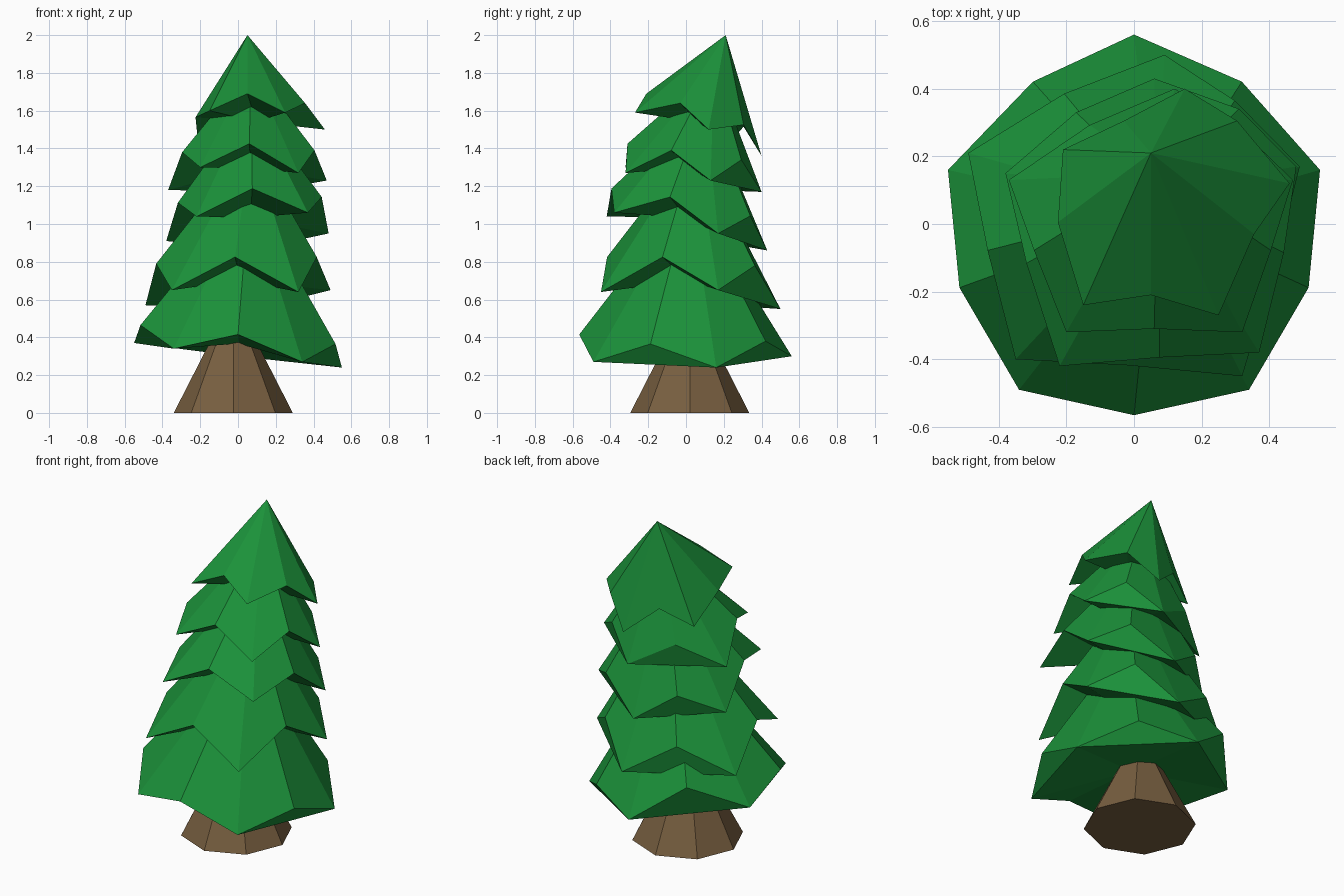
import bpy, bmesh
from mathutils import Vector

if "Cube" in bpy.data.objects:
    bpy.data.objects.remove(bpy.data.objects["Cube"])


def material(name, rgb):
    m = bpy.data.materials.new(name)
    m.diffuse_color = (*rgb, 1)
    m.use_nodes = True
    m.node_tree.nodes["Principled BSDF"].inputs["Base Color"].default_value = m.diffuse_color
    return m


GREEN = material("needles", (0.011, 0.285, 0.042))
BROWN = material("bark", (0.186, 0.114, 0.051))


def finish(bm, name, mat):
    bmesh.ops.recalc_face_normals(bm, faces=bm.faces[:])
    mesh = bpy.data.meshes.new(name)
    bm.to_mesh(mesh)
    bm.free()
    mesh.materials.append(mat)
    bpy.context.collection.objects.link(bpy.data.objects.new(name, mesh))


# One skewed tier: five drooping tips, a raised notch midway between neighbours,
# a peak above and a closed underside. "webbed" rim points are closed off below by
# a triangle to their neighbours; "nudge" offsets single notches.
def tier(name, peak, tips, spread, lift, shift, webbed, nudge={}):
    bm = bmesh.new()
    tips = [Vector(t) for t in tips]
    mid = sum(tips, Vector()) / 5
    rim = []
    for i, t in enumerate(tips):
        half = (t + tips[(i + 1) % 5]) / 2
        notch = Vector((mid.x + (half.x - mid.x) * spread,
                        mid.y + (half.y - mid.y) * spread + shift,
                        half.z + lift)) + Vector(nudge.get(i, (0, 0, 0)))
        rim += [bm.verts.new(t), bm.verts.new(notch)]
    top = bm.verts.new(peak)
    base = bm.verts.new(sum((v.co for v in rim), Vector()) / 10)
    for i in range(10):
        bm.faces.new((top, rim[i], rim[(i + 1) % 10]))
    for k in webbed:
        bm.faces.new((rim[k - 1], rim[(k + 1) % 10], rim[k]))
    inner = [v for k, v in enumerate(rim) if k not in webbed]
    for i, v in enumerate(inner):
        bm.faces.new((base, inner[(i + 1) % len(inner)], v))
    finish(bm, name, GREEN)


# Foliage tiers, tips listed left, front left, front right, right, back
tier("foliage_bottom", (0.06, 0.02, 1.17),
     [(-.55, .16, .37), (-.34, -.49, .34), (.34, -.49, .27), (.55, .16, .24), (0, .56, .30)],
     1.16, .11, 0, (1, 5, 7, 9), {4: (.02, 0, .08)})
tier("foliage_lower", (0.07, 0.05, 1.43),
     [(-.49, .21, .57), (-.35, -.40, .65), (.32, -.45, .64), (.49, .17, .65), (.09, .50, .55)],
     1.03, .18, .02, (7, 9))
tier("foliage_middle", (0.07, 0.10, 1.65),
     [(-.38, .15, .91), (-.22, -.42, 1.04), (.37, -.38, 1.06), (.48, .17, .95), (.06, .43, .86)],
     1.05, .138, .025, (7, 9), {3: (.03, 0, 0)})
tier("foliage_upper", (0.07, 0.15, 1.83),
     [(-.37, .13, 1.18), (-.20, -.32, 1.30), (.32, -.32, 1.27), (.47, .13, 1.23), (.12, .40, 1.17)],
     1.03, .14, .02, (7, 9))
tier("foliage_top", (0.05, 0.21, 2.0),
     [(-.21, .22, 1.42), (-.15, -.24, 1.60), (.25, -.27, 1.59), (.46, .12, 1.50), (.15, .40, 1.36)],
     1.0, .095, .045, (8,), {0: (-.045, -.03, -.04), 4: (0, -.05, .03)})

# Trunk: tapered octagon
bm = bmesh.new()
bmesh.ops.create_cone(bm, cap_ends=True, segments=8, radius1=.315, radius2=.07, depth=.48)
bmesh.ops.translate(bm, verts=bm.verts[:], vec=(-.025, .02, .24))
finish(bm, "trunk", BROWN)
